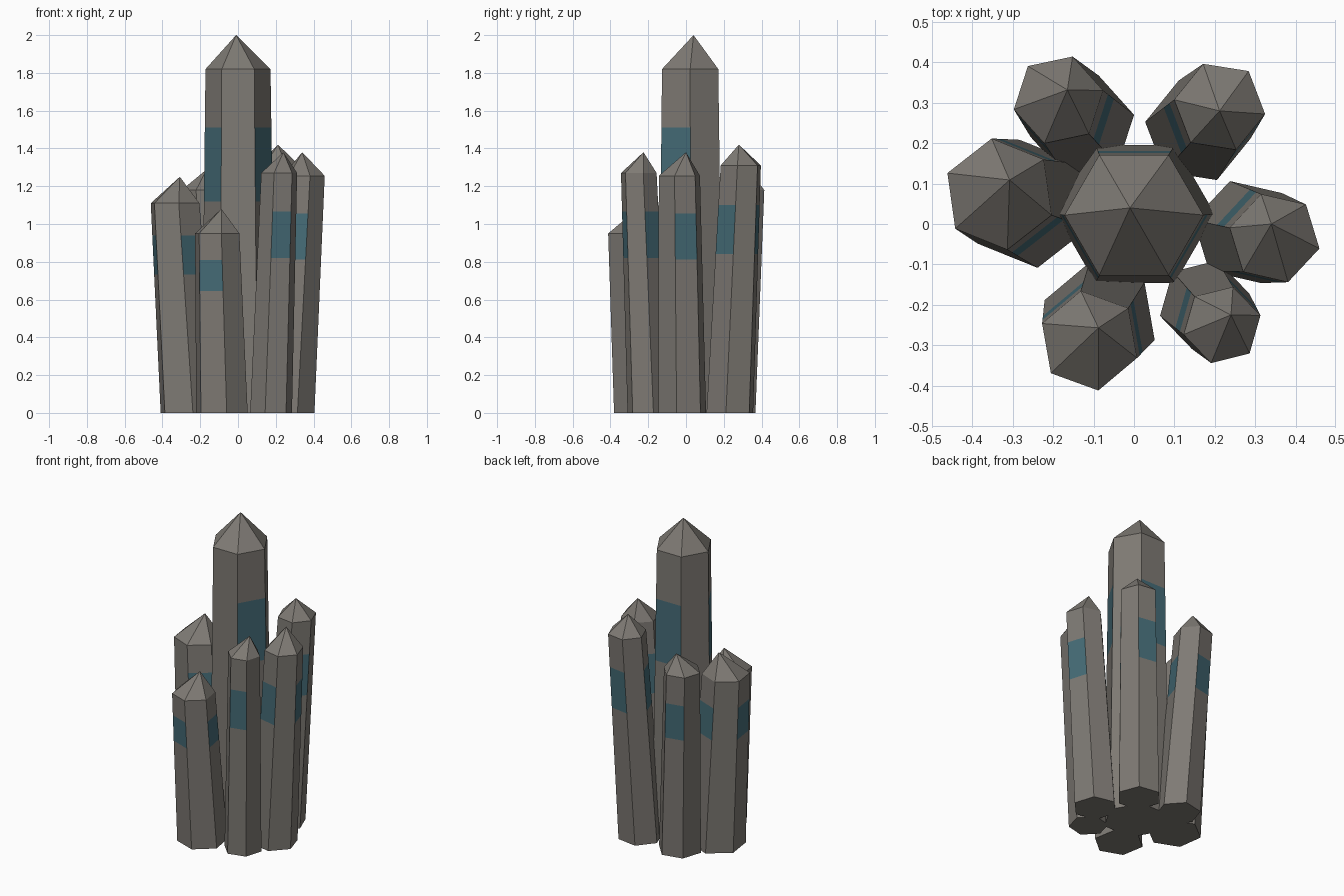
import bpy
from math import cos, sin, radians
from mathutils import Vector

if "Cube" in bpy.data.objects:
    bpy.data.objects.remove(bpy.data.objects["Cube"])


def material(name, rgb):
    m = bpy.data.materials.new(name)
    m.diffuse_color = (*rgb, 1)
    m.use_nodes = True
    m.node_tree.nodes["Principled BSDF"].inputs["Base Color"].default_value = m.diffuse_color
    return m


stone = material("stone", (0.21, 0.195, 0.175))
teal = material("teal_band", (0.06, 0.15, 0.185))


def crystal(name, base, r0, top, r1, h, apex, turn):
    """Leaning six-sided shaft with a pointed tip; every other side has a band."""
    heights = [0, 0.546 * h + 0.126, 0.805 * h + 0.045, h]
    verts, faces, mats = [], [], []
    for z in heights:
        t = z / h
        c = Vector(base).lerp(Vector(top), t)
        r = r0 + (r1 - r0) * t
        for i in range(6):
            a = radians(turn + 60 * i)
            verts.append((c.x + r * cos(a), c.y + r * sin(a), z))
    verts.append(apex)
    # flat foot
    faces.append(tuple(range(5, -1, -1)))
    mats.append(0)
    # shaft sides, band in the middle section of odd sides
    for k in range(3):
        for i in range(6):
            j = (i + 1) % 6
            faces.append((6 * k + i, 6 * k + j, 6 * k + 6 + j, 6 * k + 6 + i))
            mats.append(1 if k == 1 and i % 2 else 0)
    # pointed tip
    for i in range(6):
        faces.append((18 + i, 18 + (i + 1) % 6, 24))
        mats.append(0)
    me = bpy.data.meshes.new(name)
    me.from_pydata(verts, [], faces)
    me.materials.append(stone)
    me.materials.append(teal)
    for p, m in zip(me.polygons, mats):
        p.material_index = m
    me.update()
    bpy.context.collection.objects.link(bpy.data.objects.new(name, me))


# name, base centre, base radius, shoulder centre, radius, height, tip, turn
crystal("centre_crystal", (0.003, 0.025), 0.197, (0, 0.022), 0.172, 1.82, (-0.01, 0.04, 2.0), 0)
crystal("back_left_crystal", (-0.128, 0.243), 0.131, (-0.187, 0.307), 0.113, 1.18, (-0.165, 0.332, 1.29), 12)
crystal("back_right_crystal", (0.158, 0.232), 0.132, (0.212, 0.29), 0.114, 1.31, (0.212, 0.28, 1.42), -9)
crystal("right_crystal", (0.276, -0.02), 0.132, (0.348, -0.035), 0.114, 1.255, (0.34, 0.0, 1.38), 47)
crystal("left_crystal", (-0.261, 0.05), 0.16, (-0.333, 0.074), 0.139, 1.11, (-0.308, 0.109, 1.25), 98)
crystal("front_left_crystal", (-0.085, -0.238), 0.145, (-0.11, -0.289), 0.125, 0.95, (-0.088, -0.257, 1.08), 40)
crystal("front_right_crystal", (0.175, -0.2), 0.114, (0.218, -0.25), 0.098, 1.27, (0.24, -0.225, 1.38), 74)
